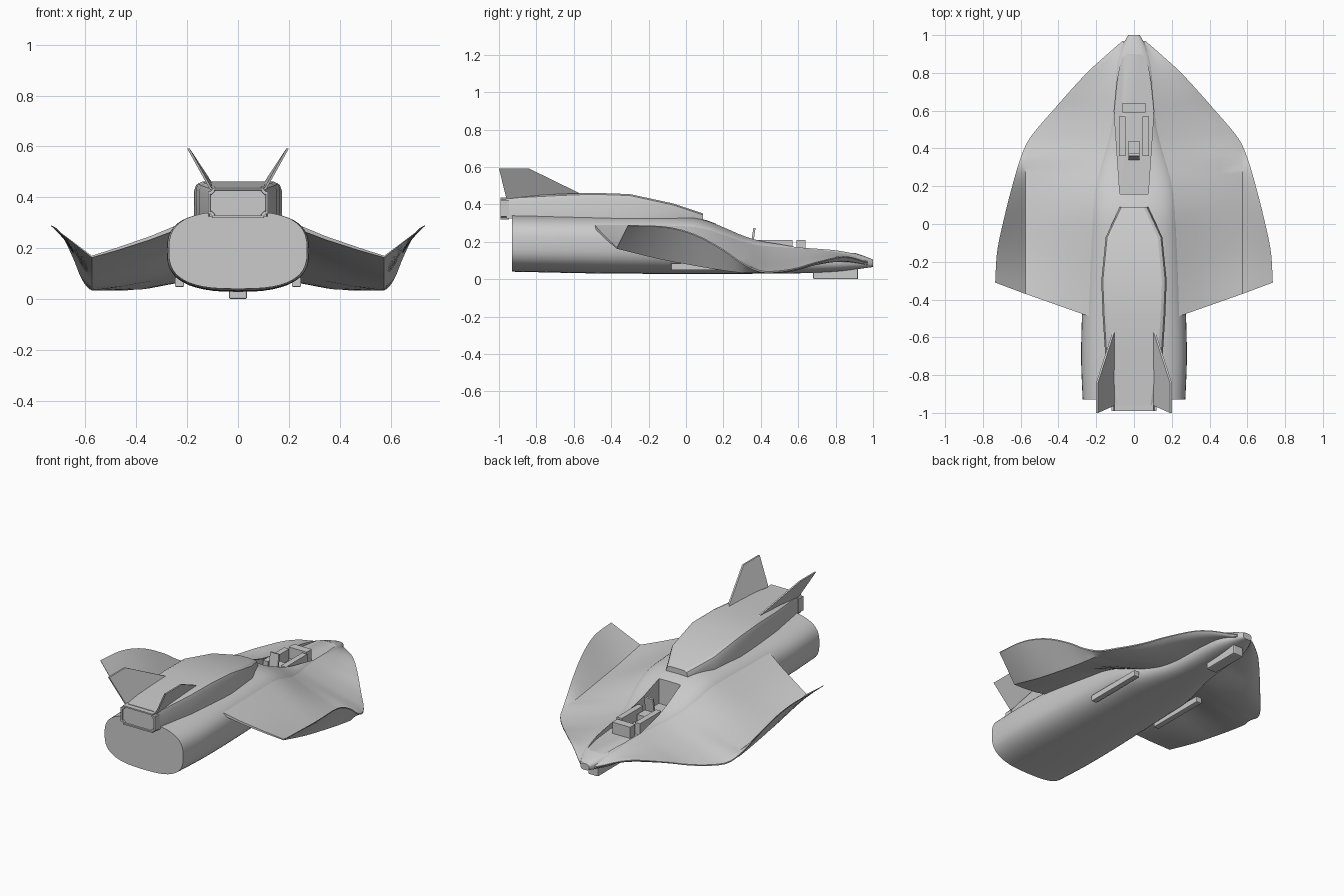
import bpy, bmesh, math
from mathutils import Vector, Matrix

if "Cube" in bpy.data.objects:
    bpy.data.objects.remove(bpy.data.objects["Cube"])

grey = bpy.data.materials.new("light_grey")
grey.use_nodes = True
colour = (0.6, 0.6, 0.6, 1)
grey.diffuse_color = colour
grey.node_tree.nodes["Principled BSDF"].inputs["Base Color"].default_value = colour


def curve(points, t):
    """Smooth interpolation through (position, value) pairs in rising order."""
    if t <= points[0][0]:
        return points[0][1]
    for i in range(len(points) - 1):
        (a, va), (b, vb) = points[i], points[i + 1]
        if t <= b:
            p, q = points[max(i - 1, 0)], points[min(i + 2, len(points) - 1)]
            span = b - a
            ma = (vb - p[1]) / (b - p[0]) * span
            mb = (q[1] - va) / (q[0] - a) * span
            s = (t - a) / span
            return ((2*s**3 - 3*s**2 + 1) * va + (s**3 - 2*s**2 + s) * ma
                    + (3*s**2 - 2*s**3) * vb + (s**3 - s**2) * mb)
    return points[-1][1]


def finish(name, bm, angle=30, bevel=0):
    bmesh.ops.recalc_face_normals(bm, faces=bm.faces)
    mesh = bpy.data.meshes.new(name)
    bm.to_mesh(mesh)
    bm.free()
    obj = bpy.data.objects.new(name, mesh)
    bpy.context.collection.objects.link(obj)
    mesh.materials.append(grey)
    if bevel:
        mod = obj.modifiers.new("bevel", "BEVEL")
        mod.width, mod.segments, mod.limit_method = bevel, 2, "ANGLE"
    if angle:
        smooth(obj, angle)
    return obj


def smooth(obj, angle):
    bpy.ops.object.select_all(action="DESELECT")
    obj.select_set(True)
    bpy.context.view_layer.objects.active = obj
    bpy.ops.object.shade_smooth_by_angle(angle=math.radians(angle))


def loft(name, rings, angle=30, bevel=0):
    """Skin closed rings of equal length and cap both ends."""
    bm = bmesh.new()
    rows = [[bm.verts.new(p) for p in ring] for ring in rings]
    n = len(rows[0])
    for a, b in zip(rows, rows[1:]):
        for i in range(n):
            j = (i + 1) % n
            bm.faces.new((a[i], a[j], b[j], b[i]))
    bm.faces.new(rows[0])
    bm.faces.new(rows[-1])
    return finish(name, bm, angle, bevel)


def box(name, x, y, z, bevel=0, tilt=0):
    """Box from three (low, high) ranges, optionally tilted about x."""
    bm = bmesh.new()
    size = [b - a for a, b in (x, y, z)]
    centre = Vector([(a + b) / 2 for a, b in (x, y, z)])
    matrix = Matrix.Translation(centre) @ Matrix.Rotation(tilt, 4, "X") @ Matrix.Diagonal((*size, 1))
    bmesh.ops.create_cube(bm, size=1, matrix=matrix)
    return finish(name, bm, 0, bevel)


# Hull: rounded sections along the length
top = [(-0.93, 0.345), (-0.4, 0.342), (0, 0.335), (0.1, 0.318), (0.2, 0.28), (0.3, 0.238),
       (0.4, 0.21), (0.5, 0.2), (0.7, 0.183), (0.85, 0.155), (0.95, 0.125), (1, 0.105)]
belly = [(-0.93, 0.04), (-0.4, 0.03), (0.5, 0.03), (0.8, 0.04), (1, 0.065)]
half = [(-0.93, 0.272), (-0.7, 0.28), (-0.4, 0.272), (0, 0.252), (0.2, 0.232), (0.35, 0.185),
        (0.5, 0.14), (0.65, 0.12), (0.85, 0.1), (0.95, 0.06), (1, 0.03)]
POWER = 2.8


def hull_ring(y, count=48):
    hi, lo, w = curve(top, y), curve(belly, y), curve(half, y)
    ring = []
    for i in range(count):
        a = math.tau * i / count
        c, s = math.cos(a), math.sin(a)
        ring.append((w * math.copysign(abs(c) ** (2 / POWER), c), y,
                     (hi + lo) / 2 + (hi - lo) / 2 * math.copysign(abs(s) ** (2 / POWER), s)))
    return ring


hull = loft("hull", [hull_ring(-0.93 + 1.93 * i / 48) for i in range(49)], 40)

# Open cockpit cut into the hull
outline = [(0.075, 0.16), (0.105, 0.6), (0.09, 0.75), (0.06, 0.9)]
outline += [(-x, y) for x, y in reversed(outline)]
cutter = loft("cockpit_cutter", [[(x, y, z) for x, y in outline] for z in (0.14, 0.5)], 0)
cutter.hide_render = True
cut = hull.modifiers.new("cockpit", "BOOLEAN")
cut.operation, cut.object, cut.solver = "DIFFERENCE", cutter, "EXACT"
bpy.context.view_layer.objects.active = hull
bpy.ops.object.modifier_apply(modifier=cut.name)
bpy.data.objects.remove(cutter)
smooth(hull, 40)

# Cockpit fittings
box("instrument_panel", (-0.062, 0.062), (0.59, 0.64), (0.13, 0.21))
for side, word in ((1, "left"), (-1, "right")):
    box(word + "_console", sorted((side * 0.045, side * 0.08)), (0.36, 0.57), (0.13, 0.21))
box("seat_cushion", (-0.03, 0.03), (0.365, 0.44), (0.13, 0.19))
box("seat_back", (-0.03, 0.03), (0.35, 0.362), (0.14, 0.275), tilt=-0.15)

# Wings: swept sheet with a crease and an upturned tip
edge_x = [(-0.31, 0.735), (-0.15, 0.725), (0, 0.695), (0.2, 0.645), (0.35, 0.6), (0.45, 0.555),
          (0.6, 0.43), (0.8, 0.25), (0.9, 0.14), (0.97, 0.06)]
edge_z = [(-0.31, 0.29), (-0.1, 0.28), (0.05, 0.24), (0.2, 0.16), (0.3, 0.09), (0.4, 0.045),
          (0.5, 0.045), (0.6, 0.062), (0.7, 0.092), (0.85, 0.12), (0.97, 0.09)]
crease_z = [(-0.31, 0.17), (-0.1, 0.125), (0.2, 0.08), (0.4, 0.058)]
thickness = [(-0.31, 0.2), (0, 0.8), (0.4, 1), (0.7, 0.7), (0.97, 0.3)]


def wing_ring(y, side):
    def swept(amount):
        return y * amount if y < 0 else y
    yr, yc = swept(0.49 / 0.31), swept(0.37 / 0.31)
    hi, lo, w = curve(top, yr), curve(belly, yr), curve(half, yr)
    root = Vector((w * 0.85, yr, (hi + lo) / 2 + (hi - lo) * 0.34))
    tip = Vector((curve(edge_x, y), y, curve(edge_z, y)))
    blend = min(max((y - 0.3) / 0.15, 0), 1)
    crease = Vector((0.575, yc, curve(crease_z, y)))
    crease = crease.lerp(root.lerp(tip, 0.85), blend)
    inner = root.lerp(crease, 0.33) - Vector((0, 0, 0.006))
    outer = root.lerp(crease, 0.7) - Vector((0, 0, 0.004))
    upper = [root, inner, outer, crease, crease.lerp(tip, 0.5), tip]
    depths = (0.09, 0.07, 0.055, 0.035, 0.02, 0.008)
    k = curve(thickness, y)
    lower = [p - Vector((0, 0, max(min(d * k, p.z - 0.033), 0.004))) for p, d in zip(upper, depths)]
    return [(side * p.x, p.y, p.z) for p in upper + lower[::-1]]


for side, word in ((1, "left"), (-1, "right")):
    loft(word + "_wing", [wing_ring(-0.31 + 1.28 * i / 40, side) for i in range(41)], 35)

# Engine housing on the back: faceted box sections
sections = [(-0.96, 0.112, 0.325, 0.44), (-0.68, 0.153, 0.325, 0.455), (-0.5, 0.165, 0.325, 0.462),
            (-0.3, 0.173, 0.325, 0.455), (-0.07, 0.15, 0.325, 0.405), (0.09, 0.075, 0.315, 0.352)]


def housing_ring(y, w, lo, hi):
    right = [(w, lo), (w, hi - 0.03), (w - 0.008, hi - 0.008), (w - 0.025, hi)]
    return [(x, y, z) for x, z in right + [(-x, z) for x, z in reversed(right)]]


loft("engine_housing", [housing_ring(*s) for s in sections], 20)

# Exhaust block with an inset rear panel
exhaust = bmesh.new()
bmesh.ops.create_cube(exhaust, size=1, matrix=Matrix.Translation((0, -0.968, 0.378))
                      @ Matrix.Diagonal((0.236, 0.045, 0.118, 1)))
rear = [f for f in exhaust.faces if f.calc_center_median().y < -0.98]
bmesh.ops.bevel(exhaust, geom=[e for e in exhaust.edges if abs(e.verts[0].co.y - e.verts[1].co.y) > 0.01],
                offset=0.015, segments=3, affect="EDGES")
rear = [f for f in exhaust.faces if f.normal.y < -0.9]
bmesh.ops.inset_region(exhaust, faces=rear, thickness=0.012, depth=0)
bmesh.ops.inset_region(exhaust, faces=rear, thickness=0.002, depth=-0.008)
finish("exhaust_block", exhaust)

# Canted tail fins and belly skids
fin = [(0.105, -0.56, 0.455), (0.195, -0.84, 0.592), (0.195, -1, 0.592), (0.105, -0.96, 0.43)]
for side, word in ((1, "left"), (-1, "right")):
    loft(word + "_fin", [[(side * (x + d), y, z) for x, y, z in fin] for d in (-0.005, 0.005)], 0)
    box(word + "_skid", sorted((side * 0.212, side * 0.248)), (-0.08, 0.3), (0.048, 0.085), 0.004)
box("nose_skid", (-0.035, 0.035), (0.68, 0.92), (0, 0.06), 0.006)
